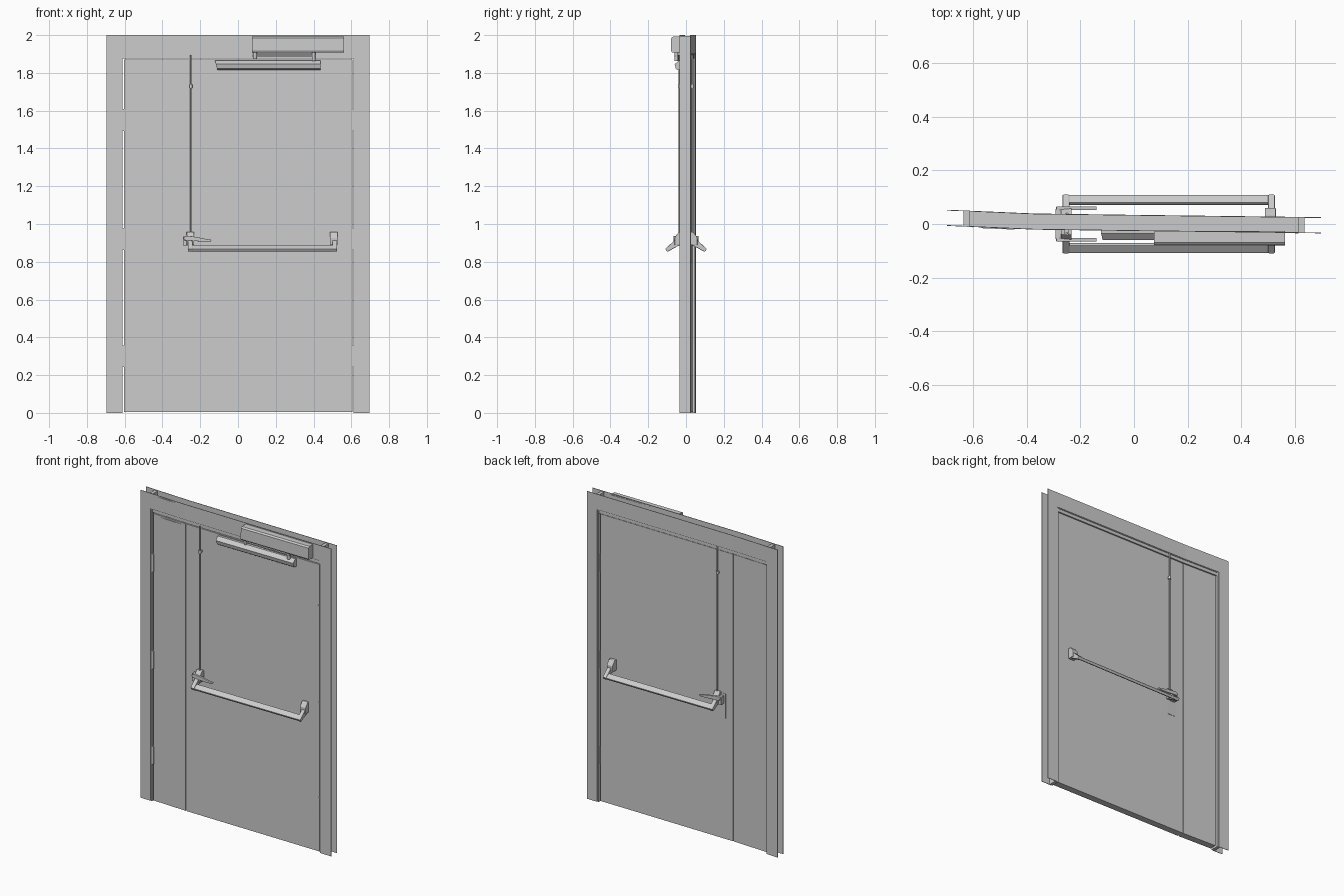
import bpy, bmesh, math
from mathutils import Vector

if "Cube" in bpy.data.objects:
    bpy.data.objects.remove(bpy.data.objects["Cube"])

grey = bpy.data.materials.new("painted_steel_grey")
grey.diffuse_color = (0.6, 0.6, 0.6, 1)
grey.use_nodes = True
grey.node_tree.nodes["Principled BSDF"].inputs["Base Color"].default_value = grey.diffuse_color

# the frame and leaves bow slightly in plan: (x, y offset)
BOW = [(-0.72, 0.023), (-0.37, 0.008), (0.0, 0.003), (0.72, -0.006)]


def bow(x):
    for (xa, ya), (xb, yb) in zip(BOW, BOW[1:]):
        if x <= xb + 1e-6:
            return ya + (yb - ya) * (x - xa) / (xb - xa)
    return BOW[-1][1]


def finish(name, bm, bevel=0.0):
    bmesh.ops.recalc_face_normals(bm, faces=bm.faces)
    me = bpy.data.meshes.new(name)
    bm.to_mesh(me)
    bm.free()
    me.materials.append(grey)
    ob = bpy.data.objects.new(name, me)
    bpy.context.collection.objects.link(ob)
    if bevel:
        m = ob.modifiers.new("rounded", 'BEVEL')
        m.width, m.segments = bevel, 2
    return ob


def box(name, x0, x1, y0, y1, z0, z1, bent=False, bevel=0.0):
    bm = bmesh.new()
    bmesh.ops.create_cube(bm, size=1)
    for v in bm.verts:
        v.co = Vector(((x0 + x1) / 2 + v.co.x * (x1 - x0),
                       (y0 + y1) / 2 + v.co.y * (y1 - y0),
                       (z0 + z1) / 2 + v.co.z * (z1 - z0)))
    if bent:
        for kx, _ in BOW[1:3]:
            bmesh.ops.bisect_plane(bm, geom=bm.verts[:] + bm.edges[:] + bm.faces[:],
                                   plane_co=(kx, 0, 0), plane_no=(1, 0, 0))
        for v in bm.verts:
            v.co.y += bow(v.co.x)
    return finish(name, bm, bevel)


def prism(name, pts, axis, a, b, bevel=0.0):
    """Extrude a profile along x (pts are y,z), y (pts x,z) or z (pts x,y)."""
    i = 'xyz'.index(axis)
    bm = bmesh.new()

    def vert(p, t):
        c = list(p)
        c.insert(i, t)
        return bm.verts.new(c)
    lo = [vert(p, a) for p in pts]
    hi = [vert(p, b) for p in pts]
    bm.faces.new(lo)
    bm.faces.new(hi)
    n = len(pts)
    for k in range(n):
        bm.faces.new((lo[k], lo[(k + 1) % n], hi[(k + 1) % n], hi[k]))
    return finish(name, bm, bevel)


def rod(name, x, y, z0, z1, r, seg=10):
    bm = bmesh.new()
    bmesh.ops.create_cone(bm, cap_ends=True, segments=seg, radius1=r, radius2=r, depth=z1 - z0)
    bmesh.ops.translate(bm, verts=bm.verts, vec=(x, y, (z0 + z1) / 2))
    ob = finish(name, bm)
    for p in ob.data.polygons:
        p.use_smooth = len(p.vertices) == 4
    return ob


# jambs with thin front and back architraves
for s, side in ((-1, "left"), (1, "right")):
    def span(a, b):
        return sorted((s * a, s * b))
    box(side + "_jamb", *span(0.612, 0.634), -0.026, 0.028, 0, 1.995, True)
    box(side + "_front_trim", *span(0.622, 0.695), -0.029, -0.026, 0, 2.0, True)
    box(side + "_back_trim", *span(0.622, 0.695), 0.028, 0.031, 0, 2.0, True)
    # hinges
    for k, z in enumerate((0.30, 0.92, 1.55)):
        box(f"{side}_hinge_{k}", *span(0.600, 0.612), -0.030, 0.012, z - 0.058, z + 0.058, True)

# hollow header: two sheets, soffit and stop
box("header_front", -0.634, 0.634, -0.029, -0.026, 1.90, 2.0, True)
box("header_back", -0.634, 0.634, 0.028, 0.031, 1.90, 2.0, True)
box("header_soffit", -0.634, 0.634, -0.026, 0.028, 1.897, 1.901, True)
box("header_stop", -0.612, 0.612, -0.022, 0.024, 1.876, 1.897, True)

# door leaves, meeting strip
box("side_leaf", -0.604, -0.365, -0.024, 0.020, 0.006, 1.872, True)
box("main_leaf", -0.357, 0.606, -0.024, 0.020, 0.006, 1.872, True)
box("meeting_strip", -0.366, -0.356, -0.019, 0.016, 0.006, 1.872, True)

# thin plates on header and side leaf
box("header_plate", -0.568, -0.444, -0.032, -0.029, 1.912, 1.992, True)
box("leaf_plate", -0.55, -0.402, -0.027, -0.024, 1.815, 1.862, True)

# exit hardware on both faces
for s, face in ((1, "front"), (-1, "back")):
    def yz(pts):
        return [(s * y, z) for y, z in pts]
    mount = yz([(-0.018, 0.888), (-0.018, 0.958), (-0.038, 0.958), (-0.060, 0.930), (-0.060, 0.888)])
    arm = yz([(-0.040, 0.925), (-0.062, 0.912), (-0.110, 0.869), (-0.099, 0.852), (-0.034, 0.888)])
    bar = yz([(-0.079, 0.889), (-0.109, 0.868), (-0.099, 0.853), (-0.070, 0.873)])
    for x0, x1, side in ((-0.272, -0.232, "latch"), (0.487, 0.528, "hinge")):
        prism(f"{face}_{side}_mount", mount, 'x', x0, x1, 0.003)
    for x0, x1, side in ((-0.266, -0.240, "latch"), (0.499, 0.524, "hinge")):
        prism(f"{face}_{side}_arm", arm, 'x', x0, x1, 0.003)
    prism(face + "_push_bar", bar, 'x', -0.245, 0.505, 0.004)
    # lever handle and its spindle block
    prism(face + "_lever", [(-0.290, 0.928), (-0.272, 0.938), (-0.225, 0.932), (-0.180, 0.923),
                            (-0.138, 0.916), (-0.145, 0.907), (-0.205, 0.908), (-0.285, 0.914)],
          'y', *sorted((s * -0.066, s * -0.052)), 0.002)
    box(face + "_lever_block", -0.292, -0.262, *sorted((s * -0.056, s * -0.016)), 0.885, 0.935)
    # vertical locking rod with guide and top catch
    yr = s * -0.034
    rod(face + "_lock_rod", -0.25, yr, 0.95, 1.895, 0.0045)
    rod(face + "_rod_joint", -0.25, yr, 1.72, 1.738, 0.0085)
    box(face + "_rod_guide", -0.258, -0.242, *sorted((s * -0.036, s * -0.015)), 1.724, 1.734)

# thin lock plate below the back handle
box("back_lock_plate", -0.305, -0.240, 0.018, 0.0285, 0.79, 0.95)

# powered opener box on the header
prism("opener_box", [(-0.026, 1.908), (-0.026, 1.993), (-0.068, 1.993), (-0.078, 1.985),
                     (-0.080, 1.918), (-0.074, 1.908)], 'x', 0.075, 0.562)
# opener arm below it
box("opener_arm", 0.075, 0.41, -0.058, -0.044, 1.886, 1.893)
rod("arm_pivot_left", 0.09, -0.051, 1.874, 1.910, 0.010)
rod("arm_pivot_right", 0.40, -0.051, 1.862, 1.910, 0.010)
box("arm_shoe", 0.082, 0.40, -0.052, -0.046, 1.896, 1.902)

# lower closer rail on the main leaf, with raked ends
rail = prism("closer_rail", [(-0.020, 1.815), (-0.020, 1.866), (-0.036, 1.866), (-0.060, 1.846),
                             (-0.054, 1.822), (-0.044, 1.815)], 'x', -0.122, 0.438)
for v in rail.data.vertices:
    if v.co.x < 0:
        v.co.x += 0.25 * (1.866 - v.co.z)
